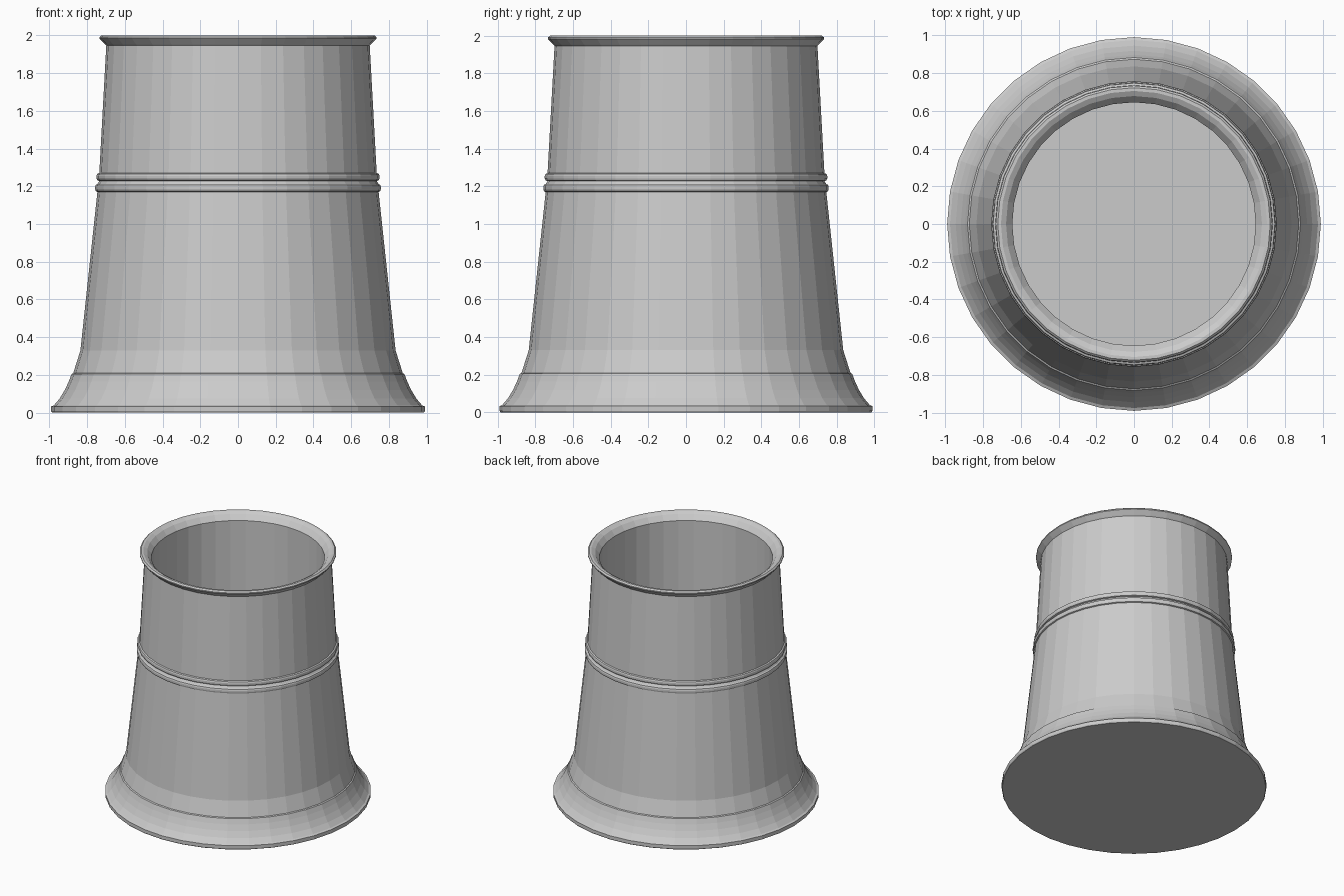
import bpy, bmesh, math

if "Cube" in bpy.data.objects:
    bpy.data.objects.remove(bpy.data.objects["Cube"])

SIDES = 36

# single plain grey
grey = bpy.data.materials.new("plain_grey")
grey.diffuse_color = (0.6, 0.6, 0.6, 1)
grey.use_nodes = True
grey.node_tree.nodes["Principled BSDF"].inputs["Base Color"].default_value = grey.diffuse_color


def lathe(name, profile):
    """Spin an (r, z) profile around z; first and last rings are capped."""
    bm = bmesh.new()
    rings = []
    for r, z in profile:
        rings.append([bm.verts.new((r * math.cos(2 * math.pi * i / SIDES),
                                    r * math.sin(2 * math.pi * i / SIDES), z))
                      for i in range(SIDES)])
    for a, b in zip(rings, rings[1:]):
        for i in range(SIDES):
            j = (i + 1) % SIDES
            bm.faces.new((a[i], a[j], b[j], b[i]))
    bm.faces.new(rings[0][::-1])
    bm.faces.new(rings[-1])
    bmesh.ops.recalc_face_normals(bm, faces=bm.faces)
    mesh = bpy.data.meshes.new(name)
    bm.to_mesh(mesh)
    bm.free()
    mesh.materials.append(grey)
    obj = bpy.data.objects.new(name, mesh)
    bpy.context.collection.objects.link(obj)
    return obj


def bead(r, z0, z1, out):
    """Small rounded band standing proud of radius r."""
    h = z1 - z0
    return [(r, z0), (r + out * 0.75, z0 + h * 0.1), (r + out, z0 + h * 0.35),
            (r + out, z0 + h * 0.65), (r + out * 0.75, z0 + h * 0.9), (r, z1)]


# flared foot
foot = [(0.985, 0.0), (0.99, 0.008), (0.99, 0.033), (0.975, 0.04),
        (0.945, 0.075), (0.918, 0.12), (0.897, 0.165), (0.882, 0.205), (0.873, 0.21)]
# tapered wall with two beads
wall = [(0.835, 0.33)] + bead(0.745, 1.17, 1.212, 0.012) + bead(0.735, 1.228, 1.27, 0.015)
# flared rim, hollow inside and floor
rim = [(0.698, 1.945), (0.706, 1.953), (0.733, 1.982), (0.733, 1.99), (0.722, 2.0),
       (0.705, 2.0), (0.678, 1.985), (0.645, 1.945)]
inside = [(0.645, 0.1)]

lathe("cup", foot + wall + rim + inside)
